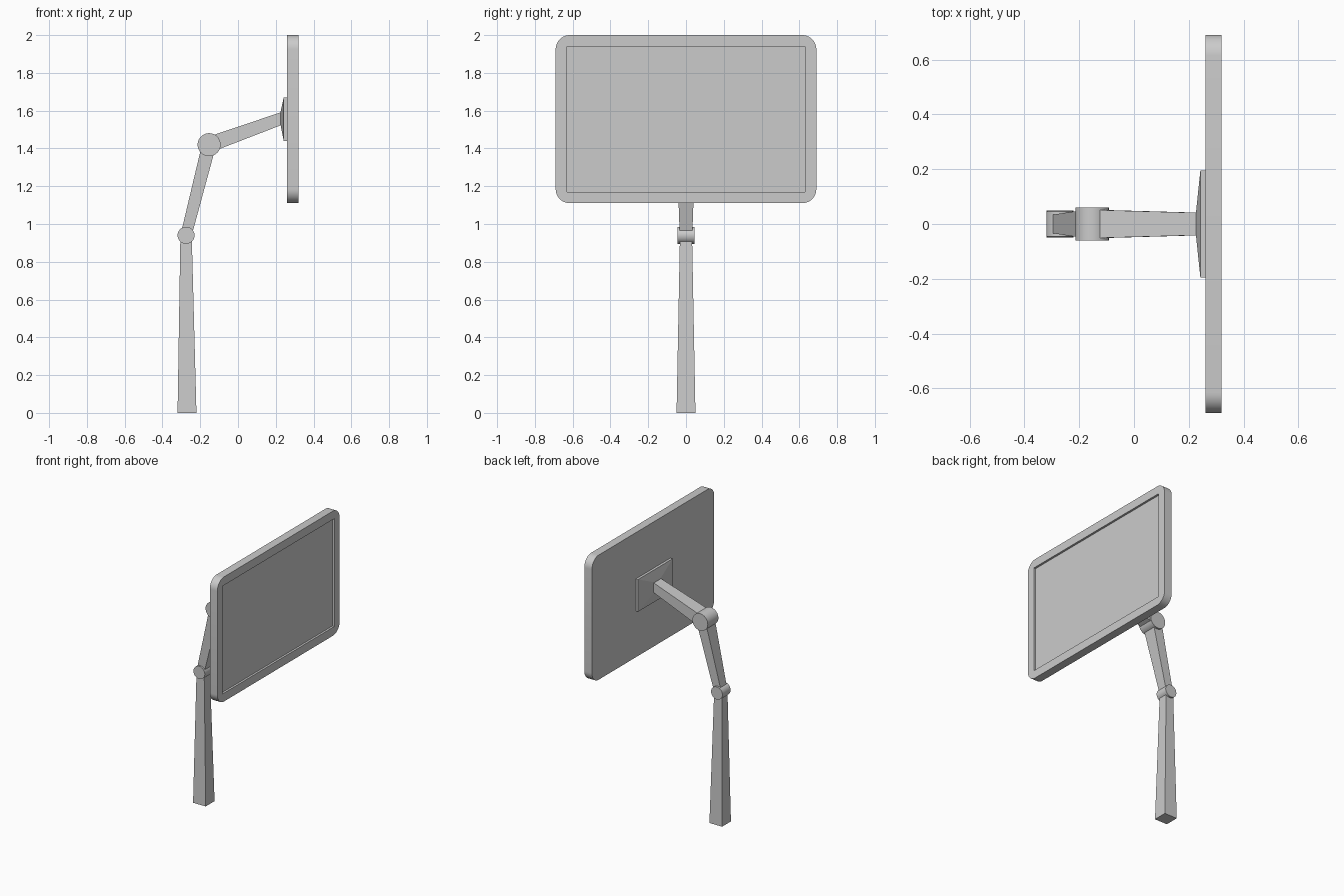
import bpy, bmesh
from math import radians
from mathutils import Vector, Matrix

old = bpy.data.objects.get("Cube")
if old:
    bpy.data.objects.remove(old, do_unlink=True)

GREY = (0.6, 0.6, 0.6, 1)
grey = bpy.data.materials.new("plain grey")
grey.use_nodes = True
grey.diffuse_color = GREY
grey.node_tree.nodes["Principled BSDF"].inputs["Base Color"].default_value = GREY


def finish(name, bm, smooth=False):
    bmesh.ops.recalc_face_normals(bm, faces=bm.faces)
    mesh = bpy.data.meshes.new(name)
    bm.to_mesh(mesh)
    bm.free()
    mesh.materials.append(grey)
    obj = bpy.data.objects.new(name, mesh)
    bpy.context.collection.objects.link(obj)
    bpy.ops.object.select_all(action="DESELECT")
    obj.select_set(True)
    bpy.context.view_layer.objects.active = obj
    if smooth:
        bpy.ops.object.shade_smooth_by_angle(angle=radians(30))
    return obj


def box(lo, hi):
    lo, hi = Vector(lo), Vector(hi)
    bm = bmesh.new()
    bmesh.ops.create_cube(bm, size=1, matrix=Matrix.Translation((lo + hi) / 2)
                          @ Matrix.Diagonal((*(hi - lo), 1)))
    return bm


def tapered_bar(name, start, end, start_half, end_half):
    """Square-sided bar in the xz plane; halves are (in plane, along y)."""
    start, end = Vector(start), Vector(end)
    side = Vector((0, 1, 0))
    across = side.cross(end - start).normalized()
    bm = bmesh.new()
    rings = []
    for p, (a, b) in ((start, start_half), (end, end_half)):
        rings.append([bm.verts.new(p + across * a * i + side * b * j)
                      for i, j in ((-1, -1), (1, -1), (1, 1), (-1, 1))])
        bm.faces.new(rings[-1])
    for i in range(4):
        k = (i + 1) % 4
        bm.faces.new((rings[0][i], rings[0][k], rings[1][k], rings[1][i]))
    return finish(name, bm)


def joint(name, centre, radius, half_width):
    bm = bmesh.new()
    bmesh.ops.create_cone(bm, cap_ends=True, segments=32, radius1=radius, radius2=radius,
                          depth=2 * half_width, matrix=Matrix.Translation(centre)
                          @ Matrix.Rotation(radians(90), 4, "X"))
    return finish(name, bm, True)


# Articulated stand
elbow = (-0.275, 0, 0.94)
shoulder = (-0.153, 0, 1.42)
tapered_bar("post", (-0.27, 0, 0), elbow, (0.05, 0.05), (0.03, 0.032))
joint("lower_joint", elbow, 0.045, 0.046)
tapered_bar("lower_arm", elbow, shoulder, (0.029, 0.033), (0.037, 0.05))
joint("upper_joint", shoulder, 0.061, 0.06)
tapered_bar("upper_arm", shoulder, (0.24, 0, 1.562), (0.041, 0.052), (0.032, 0.041))

# Mounting plate with a shallow raised back
bm = box((0.242, -0.195, 1.44), (0.265, 0.195, 1.67))
back = min(bm.faces, key=lambda f: f.calc_center_median().x)
raised = bmesh.ops.extrude_discrete_faces(bm, faces=[back])["faces"][0]
bmesh.ops.delete(bm, geom=[f for f in bm.faces if f is not raised and
                           f.calc_center_median().x < 0.243], context="FACES_ONLY") 
rim = {v.co.to_tuple(3): v for v in bm.verts if v.co.x < 0.243 and v not in raised.verts}
loops = [(rim[v.co.to_tuple(3)], v) for v in raised.verts]
for i in range(4):
    (a, b), (c, d) = loops[i], loops[(i + 1) % 4]
    bm.faces.new((a, c, d, b))
for v in raised.verts:
    v.co = (0.226, 0.041 if v.co.y > 0 else -0.041, 1.597 if v.co.z > 1.55 else 1.522)
finish("mount_plate", bm)

# Screen housing with rounded corners and a recessed display
bm = box((0.26, -0.69, 1.11), (0.32, 0.69, 2))
corners = [e for e in bm.edges if abs(e.verts[0].co.x - e.verts[1].co.x) > 0.01]
bmesh.ops.bevel(bm, geom=corners, offset=0.075, segments=10, profile=0.5, affect="EDGES")
screen = finish("screen_housing", bm)
cutter = finish("display_cutter", box((0.305, -0.63, 1.17), (0.4, 0.63, 1.94)))
cutter.hide_render = True
cut = screen.modifiers.new("display_recess", "BOOLEAN")
cut.operation = "DIFFERENCE"
cut.solver = "EXACT"
cut.object = cutter
bpy.ops.object.select_all(action="DESELECT")
screen.select_set(True)
bpy.context.view_layer.objects.active = screen
bpy.ops.object.modifier_apply(modifier=cut.name)
bpy.data.objects.remove(cutter, do_unlink=True)
bpy.ops.object.shade_smooth_by_angle(angle=radians(30))
